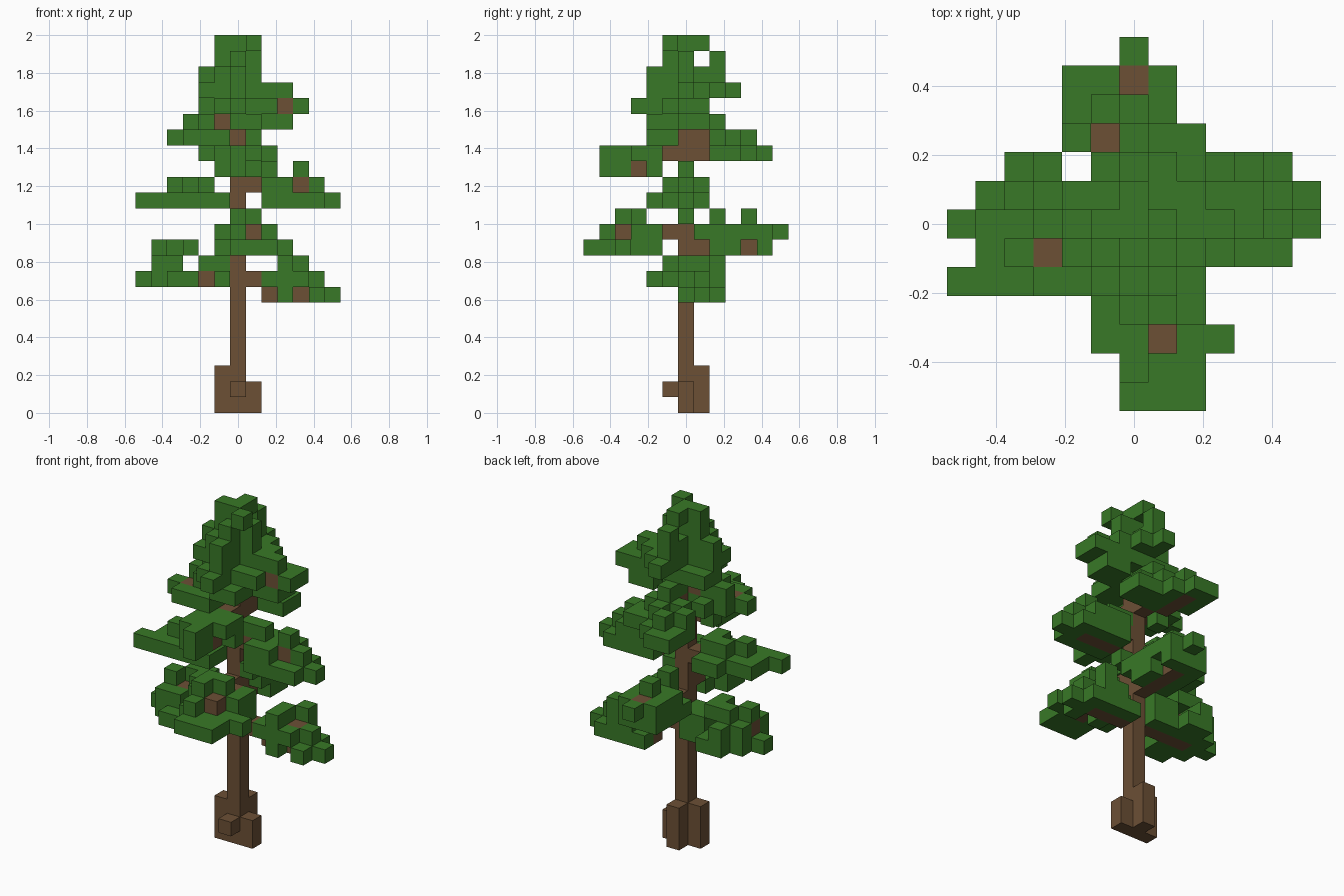
import bpy
import bmesh
from mathutils import Vector

UNIT = 1 / 12  # edge length of one block

cube = bpy.data.objects.get("Cube")
if cube:
    bpy.data.objects.remove(cube, do_unlink=True)


def make_material(name, colour):
    material = bpy.data.materials.new(name)
    material.use_nodes = True
    material.diffuse_color = colour
    shader = material.node_tree.nodes["Principled BSDF"]
    shader.inputs["Base Color"].default_value = colour
    shader.inputs["Roughness"].default_value = 0.9
    return material


BARK = make_material("bark brown", (0.15, 0.08, 0.036, 1))
LEAF = make_material("needle green", (0.04, 0.19, 0.02, 1))

parts = {}     # part name -> set of its block cells
occupied = {}  # block cell -> part name that owns it


def blocks(name, boxes):
    """Fill boxes (x first, x last, y first, y last, z) not yet taken."""
    cells = parts.setdefault(name, set())
    for xa, xb, ya, yb, z in boxes:
        for x in range(xa, xb + 1):
            for y in range(ya, yb + 1):
                if (x, y, z) not in occupied:
                    occupied[x, y, z] = name
                    cells.add((x, y, z))


def branch(name, wood, leaves):
    """Wood goes first so that the needles wrap around it."""
    blocks(name + "_wood", wood)
    blocks(name + "_needles", leaves)


# Trunk and flared roots
blocks("trunk", [(0, 0, 0, 0, z) for z in range(22)])
blocks("right_root", [(-1, -1, 0, 0, z) for z in range(3)])
blocks("left_root", [(1, 1, 0, 0, z) for z in range(2)])
blocks("back_root", [(0, 0, 1, 1, z) for z in range(3)])
blocks("front_root", [(0, 0, -1, -1, 1)])

# Lowest pair of branches
branch("low_left",
       [(1, 1, 0, 0, 8), (2, 4, 1, 1, 7), (4, 4, 1, 1, 8)],
       [(2, 2, 2, 2, 7), (3, 3, 0, 2, 7), (4, 4, 2, 2, 7), (5, 5, 0, 2, 7),
        (6, 6, 1, 1, 7), (2, 2, 0, 1, 8), (3, 4, 0, 2, 8), (5, 5, 1, 1, 8),
        (3, 3, 0, 1, 9), (4, 4, 2, 2, 9)])
branch("low_right",
       [(-4, -1, 0, 0, 8), (-5, -4, 0, 0, 9)],
       [(-6, -6, 0, 0, 8), (-5, -5, -1, 1, 8), (-4, -3, -2, 2, 8),
        (-2, -2, 1, 1, 8), (-1, -1, -1, 1, 8),
        (-5, -5, -1, 1, 9), (-4, -4, -1, 2, 9), (-2, -1, 0, 1, 9),
        (-5, -5, 0, 0, 10), (-3, -3, 0, 1, 10), (-4, -4, 1, 1, 10)])

# Second pair of branches
branch("second_front",
       [(0, 0, -1, -1, 11), (1, 1, -4, -2, 10), (1, 1, -4, -2, 11)],
       [(0, 2, -6, -5, 10), (-1, 2, -4, -3, 10), (0, 2, -2, -2, 10),
        (3, 3, -4, -4, 10), (0, 0, -5, -3, 11),
        (-1, -1, -3, -3, 11), (2, 2, -3, -2, 11),
        (0, 1, -3, -3, 12), (0, 0, -4, -4, 12)])
branch("second_back",
       [(0, 0, 1, 4, 10), (0, 0, 5, 5, 11)],
       [(-1, -1, 2, 5, 10), (1, 1, 2, 3, 10), (0, 1, 5, 5, 10),
        (0, 1, 2, 3, 11), (-1, -1, 3, 3, 11), (-1, 1, 4, 4, 11),
        (1, 1, 1, 1, 11), (-1, 1, 5, 5, 11), (0, 0, 6, 6, 11),
        (0, 0, 2, 2, 12), (0, 0, 4, 4, 12), (1, 1, 0, 0, 12)])

# Third pair of branches
branch("third_right",
       [(-1, -1, 0, 0, 13), (-4, -2, -1, -1, 13)],
       [(-6, -1, -2, -2, 13), (-5, -1, -1, -1, 13), (-5, -2, 0, 0, 13),
        (-3, -2, 1, 1, 13), (-4, -4, -1, -1, 14), (-3, -2, 0, 0, 14),
        (-2, -2, -1, -1, 14)])
branch("third_left",
       [(1, 1, 0, 0, 14), (2, 4, 0, 0, 13), (4, 4, 0, 0, 14)],
       [(2, 5, -1, 1, 13), (6, 6, 0, 0, 13), (2, 3, -1, 1, 14),
        (4, 4, 1, 1, 14), (5, 5, 0, 0, 14), (4, 4, 0, 0, 15),
        (1, 2, 0, 0, 15)])

# Fourth pair of branches
branch("fourth_front",
       [(0, 0, -1, -1, 16), (0, 0, -3, -2, 15)],
       [(0, 0, -5, -4, 15), (1, 1, -2, -2, 15), (-1, -1, -4, -2, 15),
        (0, 0, -5, -2, 16), (-1, -1, -4, -2, 16), (1, 1, -3, -2, 16)])
branch("fourth_back",
       [(0, 0, 1, 1, 16), (-1, -1, 2, 4, 16), (0, 0, 1, 1, 17)],
       [(-1, 2, 2, 2, 16), (-2, 2, 3, 3, 16), (-2, 0, 4, 4, 16),
        (-2, -1, 5, 5, 16), (-1, 1, 2, 2, 17), (0, 0, 3, 3, 17),
        (-2, -2, 3, 3, 17), (-1, -1, 4, 4, 17)])

# Fifth pair of branches
branch("fifth_right",
       [(-1, -1, 0, 0, 18), (-3, -2, -1, -1, 17)],
       [(-4, -4, -1, -1, 17), (-3, -1, 0, 0, 17), (-3, -1, -2, -2, 17),
        (-1, -1, -1, -1, 17), (-2, -2, 1, 1, 17), (-2, -2, 0, 0, 16),
        (-2, -2, -1, 0, 18), (-3, -3, 0, 0, 18)])
branch("fifth_left",
       [(1, 3, 0, 0, 19)],
       [(4, 4, 0, 1, 19), (1, 2, -1, 1, 19), (3, 3, 1, 1, 19),
        (2, 3, 0, 1, 18), (1, 1, -1, 0, 18), (1, 3, 0, 0, 20),
        (2, 2, 1, 1, 20)])

# Crown
blocks("crown_needles",
       [(0, 1, -2, -1, 18), (0, 0, 1, 2, 18), (-1, 0, -2, -1, 19),
        (0, 0, -3, -3, 19), (-2, -1, 0, 1, 19), (0, 0, 1, 1, 19),
        (-2, -1, -1, 0, 20), (0, 0, -2, -1, 20), (0, 1, 1, 2, 20),
        (0, 0, 3, 3, 20), (-2, 1, 0, 0, 21), (0, 0, -2, 2, 21),
        (-1, -1, -1, -1, 21), (0, 0, -1, -1, 22),
        (-1, 1, 0, 0, 22), (0, 0, 2, 2, 22)])
blocks("treetop_needles",
       [(-1, 0, 0, 0, 23), (0, 0, 1, 1, 23), (1, 1, -1, -1, 23)])

AXES = [Vector(axis) for axis in ((1, 0, 0), (0, 1, 0), (0, 0, 1))]


def build(name, cells):
    """Join a part's blocks into one mesh, keeping only the outer faces."""
    bm = bmesh.new()
    for cell in sorted(cells):
        centre = Vector(cell) + AXES[2] / 2
        for a in range(3):
            u, v = AXES[(a + 1) % 3] / 2, AXES[(a + 2) % 3] / 2
            for normal in (AXES[a], -AXES[a]):
                if tuple(int(c) for c in Vector(cell) + normal) in occupied:
                    continue
                mid = centre + normal / 2
                loop = [mid - u - v, mid + u - v, mid + u + v, mid - u + v]
                if normal != AXES[a]:
                    loop.reverse()
                bm.faces.new([bm.verts.new(p * UNIT) for p in loop])
    bmesh.ops.remove_doubles(bm, verts=bm.verts, dist=UNIT / 100)
    mesh = bpy.data.meshes.new(name)
    bm.to_mesh(mesh)
    bm.free()
    mesh.materials.append(LEAF if name.endswith("needles") else BARK)
    bpy.context.collection.objects.link(bpy.data.objects.new(name, mesh))


for part_name, part_cells in parts.items():
    build(part_name, part_cells)
